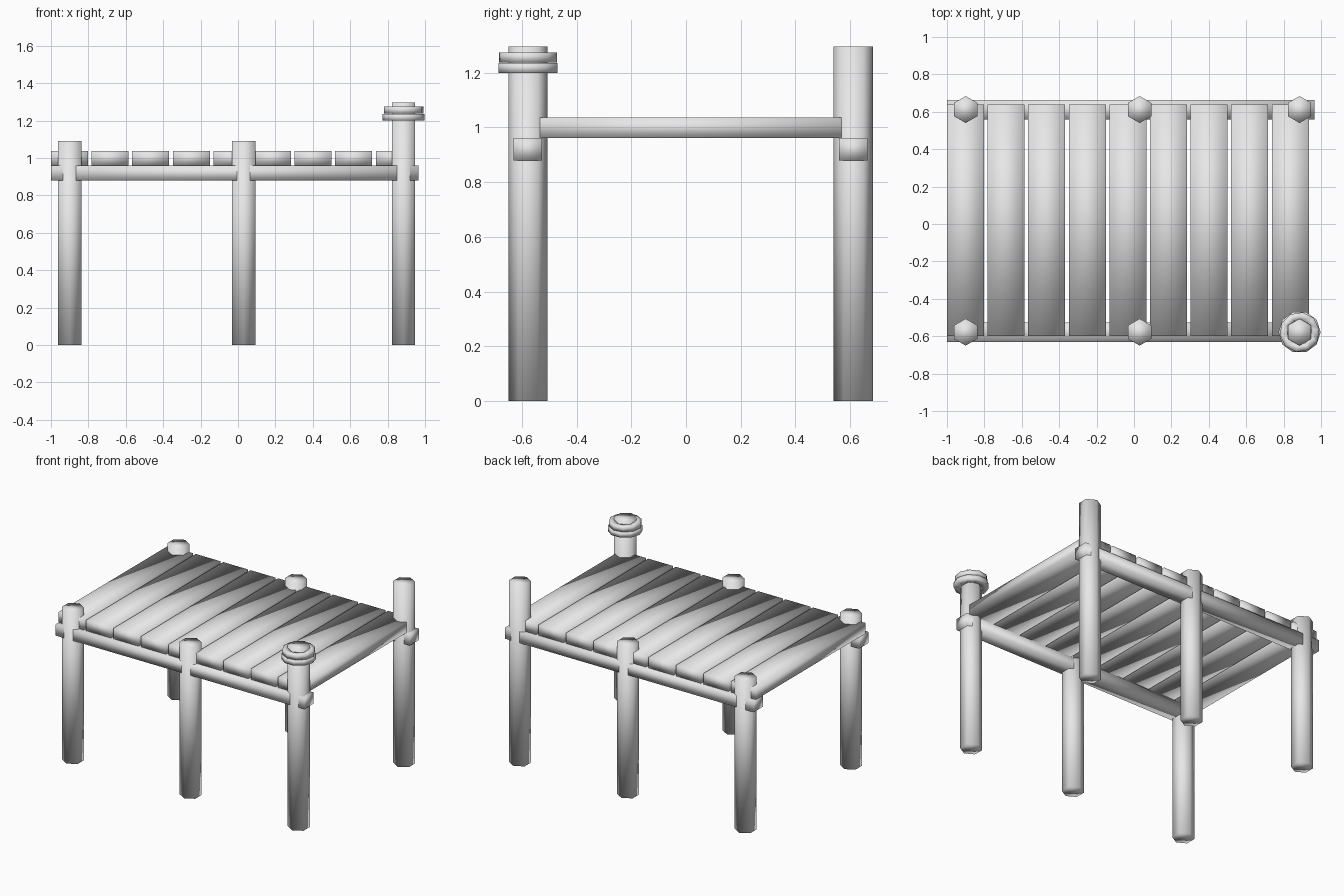
import bpy, bmesh, math
from mathutils import Matrix, Vector

cube = bpy.data.objects.get("Cube")
if cube:
    bpy.data.objects.remove(cube, do_unlink=True)

# One plain colour for the whole dock
GREY = (0.8, 0.8, 0.8, 1.0)
wood = bpy.data.materials.new("pale_grey")
wood.use_nodes = True
wood.diffuse_color = GREY
bsdf = next(n for n in wood.node_tree.nodes if n.type == 'BSDF_PRINCIPLED')
bsdf.inputs["Base Color"].default_value = GREY


def finish(bm, name):
    """Turn a bmesh into a softly shaded object."""
    bmesh.ops.recalc_face_normals(bm, faces=bm.faces)
    for face in bm.faces:
        face.smooth = True
    mesh = bpy.data.meshes.new(name)
    bm.to_mesh(mesh)
    bm.free()
    mesh.materials.append(wood)
    obj = bpy.data.objects.new(name, mesh)
    bpy.context.collection.objects.link(obj)


def box(name, low, high):
    low, high = Vector(low), Vector(high)
    bm = bmesh.new()
    place = Matrix.Translation((low + high) / 2) @ Matrix.Diagonal((*(high - low), 1))
    bmesh.ops.create_cube(bm, size=1, matrix=place)
    finish(bm, name)


def post(name, x, y, height):
    bm = bmesh.new()
    place = Matrix.Translation((x, y, height / 2))
    bmesh.ops.create_cone(bm, cap_ends=True, segments=6, radius1=POST_R,
                          radius2=POST_R, depth=height, matrix=place)
    # Points of the hexagon face front and back
    if max(v.co.y for v in bm.verts) - y < POST_R * 0.95:
        bmesh.ops.rotate(bm, verts=bm.verts, cent=(x, y, 0),
                         matrix=Matrix.Rotation(math.pi / 6, 3, 'Z'))
    finish(bm, name)


def ring(name, x, y, low, high, inner, outer, turn):
    """Ten-sided rope loop with a square section."""
    bm = bmesh.new()
    sides = 10
    section = [(inner, low), (outer, low), (outer, high), (inner, high)]
    loops = []
    for i in range(sides):
        a = turn + math.tau * i / sides
        loops.append([bm.verts.new((x + r * math.cos(a), y + r * math.sin(a), z))
                      for r, z in section])
    for i in range(sides):
        here, there = loops[i], loops[(i + 1) % sides]
        for j in range(4):
            k = (j + 1) % 4
            bm.faces.new((here[j], there[j], there[k], here[k]))
    finish(bm, name)


POST_R = 0.072
FRONT, BACK = -0.578, 0.612
BEAM_LOW, DECK_LOW, DECK_TOP = 0.88, 0.961, 1.037

# Six hexagonal posts, the pair on one end standing taller
for side, y in (("front", FRONT), ("back", BACK)):
    for place, x, height in (("right", -0.9, 1.09), ("middle", 0.03, 1.09),
                             ("left", 0.885, 1.297)):
        post(f"{side}_{place}_post", x, y, height)

    # Long beam running through the posts
    box(f"{side}_beam", (-1, y - 0.052, BEAM_LOW), (0.965, y + 0.052, DECK_LOW))

# Deck planks
for i in range(9):
    x = -0.901 + 0.2171 * i
    box(f"plank_{i + 1}", (x - 0.099, -0.598, DECK_LOW), (x + 0.099, 0.64, DECK_TOP))

# Two rope loops around the tall front post
ring("lower_rope_loop", 0.885, FRONT, 1.2, 1.236, 0.066, 0.113, 0)
ring("upper_rope_loop", 0.885, FRONT, 1.238, 1.275, 0.066, 0.107, math.pi / 20)
